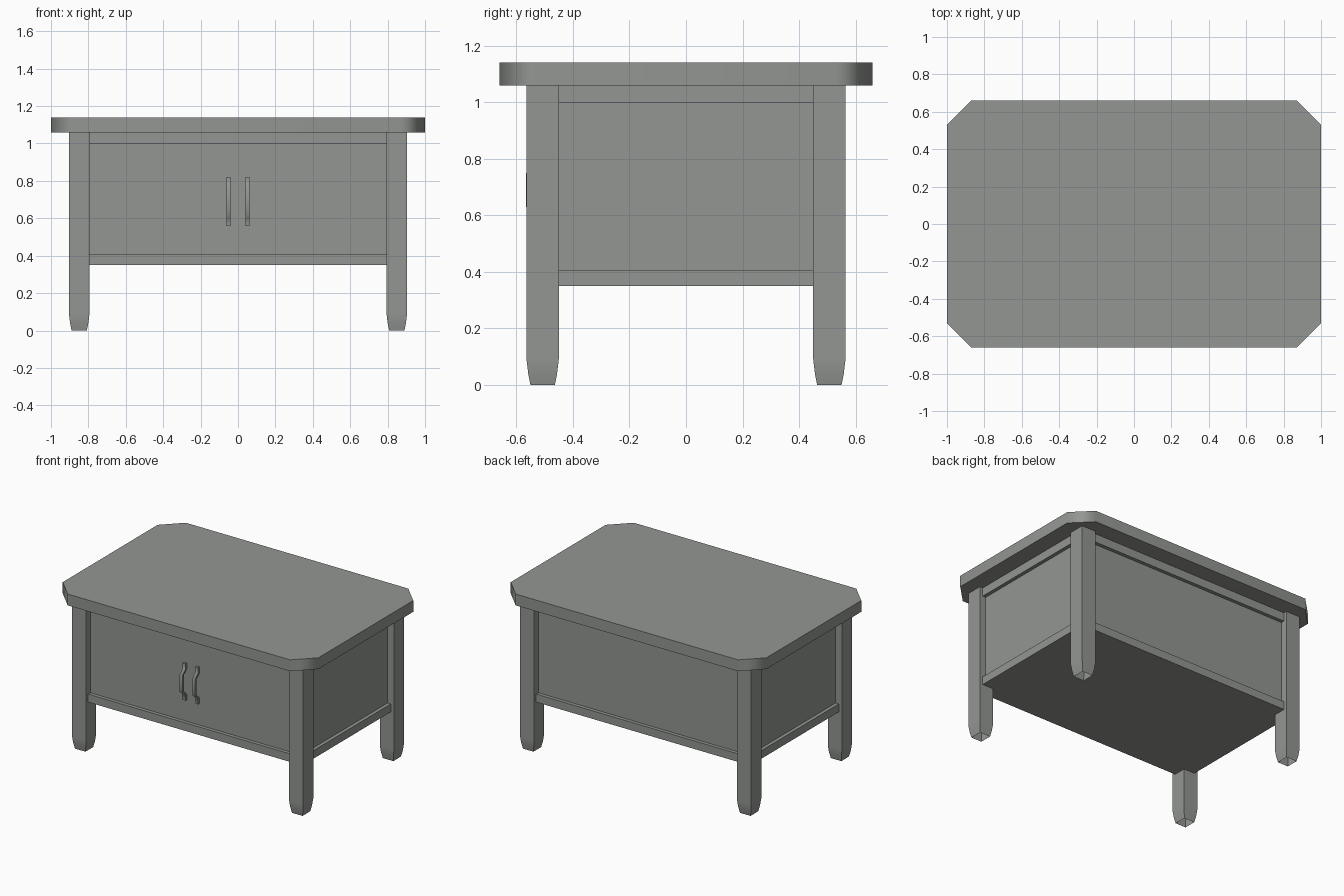
import bpy, bmesh, math

cube = bpy.data.objects.get("Cube")
if cube:
    bpy.data.objects.remove(cube, do_unlink=True)

GREY = (0.29, 0.305, 0.285, 1)
mat = bpy.data.materials.new("warm grey")
mat.use_nodes = True
mat.diffuse_color = GREY
mat.node_tree.nodes["Principled BSDF"].inputs["Base Color"].default_value = GREY


def finish(name, bm, smooth_angle=None):
    """Turn a bmesh into a named, shaded object."""
    bmesh.ops.recalc_face_normals(bm, faces=bm.faces)
    mesh = bpy.data.meshes.new(name)
    bm.to_mesh(mesh)
    bm.free()
    mesh.materials.append(mat)
    obj = bpy.data.objects.new(name, mesh)
    bpy.context.collection.objects.link(obj)
    if smooth_angle:
        bpy.ops.object.select_all(action='DESELECT')
        obj.select_set(True)
        bpy.context.view_layer.objects.active = obj
        bpy.ops.object.shade_smooth_by_angle(angle=math.radians(smooth_angle))
        weighted = obj.modifiers.new("weighted normals", 'WEIGHTED_NORMAL')
        weighted.keep_sharp = True
    return obj


def loft(bm, rings, cap_start=True):
    """Skin a stack of closed rings and cap the ends."""
    loops = [[bm.verts.new(p) for p in ring] for ring in rings]
    n = len(loops[0])
    for low, high in zip(loops, loops[1:]):
        for i in range(n):
            j = (i + 1) % n
            bm.faces.new((low[i], low[j], high[j], high[i]))
    if cap_start:
        bm.faces.new(loops[0])
    bm.faces.new(loops[-1])


def rect(cx, cy, hx, hy, z):
    return [(cx + sx * hx, cy + sy * hy, z)
            for sx, sy in ((-1, -1), (1, -1), (1, 1), (-1, 1))]


def block(name, hx, hy, z0, z1):
    bm = bmesh.new()
    loft(bm, [rect(0, 0, hx, hy, z) for z in (z0, z1)])
    return finish(name, bm)


# Table top with clipped corners
W, D, C = 1.0, 0.66, 0.13
outline = [(W, C - D), (W, D - C), (W - C, D), (C - W, D),
           (-W, D - C), (-W, C - D), (C - W, -D), (W - C, -D)]
bm = bmesh.new()
loft(bm, [[(x, y, z) for x, y in outline] for z in (1.06, 1.14)])
finish("table_top", bm, 50)

# Cabinet body recessed between bottom board and top rail
block("bottom_board", 0.88, 0.54, 0.35, 0.407)
block("cabinet_body", 0.855, 0.515, 0.407, 1.0)
block("top_rail", 0.88, 0.54, 1.0, 1.06)

# Four square legs with rounded-in, open-ended feet
for side, sx in (("left", 1), ("right", -1)):
    for end, sy in (("front", -1), ("back", 1)):
        bm = bmesh.new()
        rings = [rect(sx * 0.849, sy * 0.507, 0.055 - t, 0.057 - t, z)
                 for z, t in ((0, 0.014), (0.04, 0.006), (0.09, 0), (1.06, 0))]
        loft(bm, rings, cap_start=False)
        finish(f"{end}_{side}_leg", bm, 40)

# Pair of bowed door handles, swept as a flat bar
bow = [(0.56, 0), (0.60, 0), (0.63, 0.033), (0.75, 0.033), (0.78, 0), (0.82, 0)]
for side, sx in (("left", 1), ("right", -1)):
    bm = bmesh.new()
    rings = []
    for z, out in bow:
        back = -0.515 - out
        x0, x1 = sx * 0.05 - 0.011, sx * 0.05 + 0.011
        rings.append([(x0, back, z), (x1, back, z),
                      (x1, back - 0.017, z), (x0, back - 0.017, z)])
    loft(bm, rings)
    finish(f"{side}_door_handle", bm, 60)
